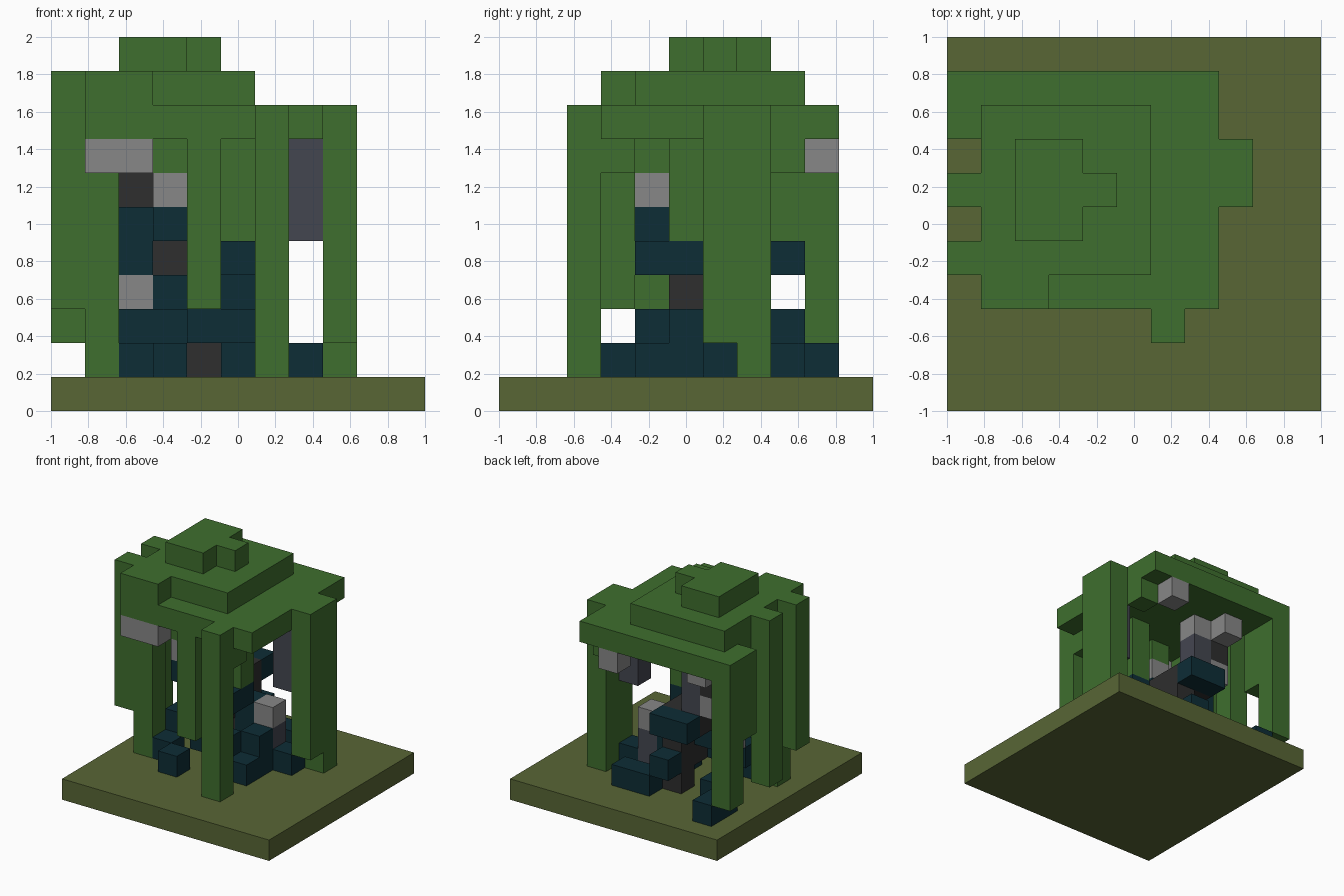
import bpy
import bmesh
from mathutils import Vector

CELLS = 11
UNIT = 2 / CELLS

default_cube = bpy.data.objects.get("Cube")
if default_cube:
    bpy.data.objects.remove(default_cube)


def linear(channel):
    value = channel / 255
    return value / 12.92 if value < 0.04 else ((value + 0.055) / 1.055) ** 2.4


def make_material(name, red, green, blue):
    material = bpy.data.materials.new(name)
    colour = (linear(red), linear(green), linear(blue), 1)
    material.use_nodes = True
    material.diffuse_color = colour
    shader = next(n for n in material.node_tree.nodes if n.type == "BSDF_PRINCIPLED")
    shader.inputs["Base Color"].default_value = colour
    return material


moss = make_material("moss", 88, 102, 53)
leaf = make_material("leaf green", 62, 110, 46)
teal = make_material("dark teal", 13, 45, 54)
stone = make_material("light stone", 135, 135, 135)
slate = make_material("slate", 68, 70, 80)
charcoal = make_material("charcoal", 46, 46, 46)

parts = {}      # part name -> (material, set of cells)
occupied = set()


def block(name, material, x, y, z):
    """Add cells to a part; each axis is one cell or an inclusive (first, last) range."""
    spans = [range(a[0], a[1] + 1) if isinstance(a, tuple) else (a,) for a in (x, y, z)]
    cells = {(i, j, k) for i in spans[0] for j in spans[1] for k in spans[2]} - occupied
    parts.setdefault(name, (material, set()))[1].update(cells)
    occupied.update(cells)


def build_part(name, material, cells):
    """Skin the exposed sides of the cells and merge flat areas."""
    bm = bmesh.new()
    offset = Vector((-1, -1, 0))
    for cell in sorted(cells):
        centre = Vector(cell) + Vector((0.5, 0.5, 0.5))
        for axis in range(3):
            for sign in (-1, 1):
                normal = Vector((0, 0, 0))
                normal[axis] = sign
                if tuple(int(c) for c in Vector(cell) + normal) in occupied:
                    continue
                side = Vector((0, 0, 0))
                side[(axis + 1) % 3] = 1
                up = normal.cross(side)
                corners = [normal + side + up, normal - side + up,
                           normal - side - up, normal + side - up]
                bm.faces.new([bm.verts.new((centre + c / 2) * UNIT + offset) for c in corners])
    bmesh.ops.remove_doubles(bm, verts=bm.verts, dist=UNIT / 100)
    bmesh.ops.dissolve_limit(bm, angle_limit=0.01, verts=bm.verts, edges=bm.edges)
    mesh = bpy.data.meshes.new(name)
    bm.to_mesh(mesh)
    bm.free()
    mesh.materials.append(material)
    bpy.context.collection.objects.link(bpy.data.objects.new(name, mesh))


# Ground slab
block("ground_slab", moss, (0, 10), (0, 10), 0)

# Stepped canopy, from the lowest tier to the cap
block("canopy_lower", leaf, (1, 7), (3, 9), 8)
block("canopy_lower", leaf, 0, (8, 9), 8)
block("canopy_middle", leaf, (1, 5), (4, 8), 9)
block("canopy_middle", leaf, (1, 2), 3, 9)
block("canopy_cap", leaf, (2, 3), (5, 7), 10)
block("canopy_cap", leaf, 4, 6, 10)

# Hanging foliage columns around the rim
block("front_column", leaf, 6, 2, (1, 8))
block("side_column_east", leaf, 8, 6, (2, 8))
block("side_column_east", leaf, 8, 7, (1, 8))
block("front_vine", leaf, 4, 3, (3, 7))
block("front_corner_column", leaf, 0, 4, (3, 9))
block("front_corner_column", leaf, 1, 4, (1, 7))
block("side_column_west", leaf, 0, 6, (2, 9))
block("back_corner_column", leaf, 0, 9, (2, 7))
block("back_corner_column", leaf, 0, 8, (5, 7))
block("inner_vine", leaf, 5, 5, (5, 7))
for x, y in ((3, 4), (6, 3), (7, 8)):
    block("leaf_drops", leaf, x, y, 7)

# Pale stones under the canopy and in the middle
block("front_stone_beam", stone, (1, 2), 3, 7)
for x, y, z in ((3, 4, 6), (6, 9, 7), (2, 8, 7), (3, 7, 7), (2, 7, 5), (2, 6, 3), (6, 6, 3)):
    block("loose_stones", stone, x, y, z)

# Slate pillars
block("slate_hanging_pillar", slate, 7, 6, (5, 7))
block("slate_inner_pillar", slate, 3, 7, (5, 6))
block("slate_stump", slate, 6, 6, (1, 2))

# Charcoal trunk
block("trunk", charcoal, 4, 7, (1, 4))
block("trunk", charcoal, 4, 6, (2, 4))
block("trunk", charcoal, 4, 5, 3)
block("trunk", charcoal, 3, 7, 4)
block("trunk", charcoal, 2, 7, 6)

# Teal blocks stepping around the trunk
block("back_ledge", teal, (3, 4), 8, 4)
block("back_step", teal, 4, 8, 2)
block("back_ground_row", teal, (5, 6), 8, 1)
block("corner_ground_row", teal, 1, (8, 9), 1)
block("side_ledge", teal, 5, (4, 5), 4)
block("side_step", teal, 6, 5, (1, 2))
block("side_step", teal, 5, 6, (1, 3))
block("front_step", teal, (4, 5), 4, 2)
block("front_step", teal, (2, 3), 5, 2)
block("hanging_teal", teal, 3, 4, 5)
block("west_wall", teal, 2, 6, (4, 5))
block("west_wall", teal, 3, 6, 3)
for x, y in ((3, 3), (2, 4), (6, 4), (5, 5), (7, 6), (2, 7)):
    block("ground_blocks", teal, x, y, 1)

for part_name, (part_material, part_cells) in parts.items():
    build_part(part_name, part_material, part_cells)
